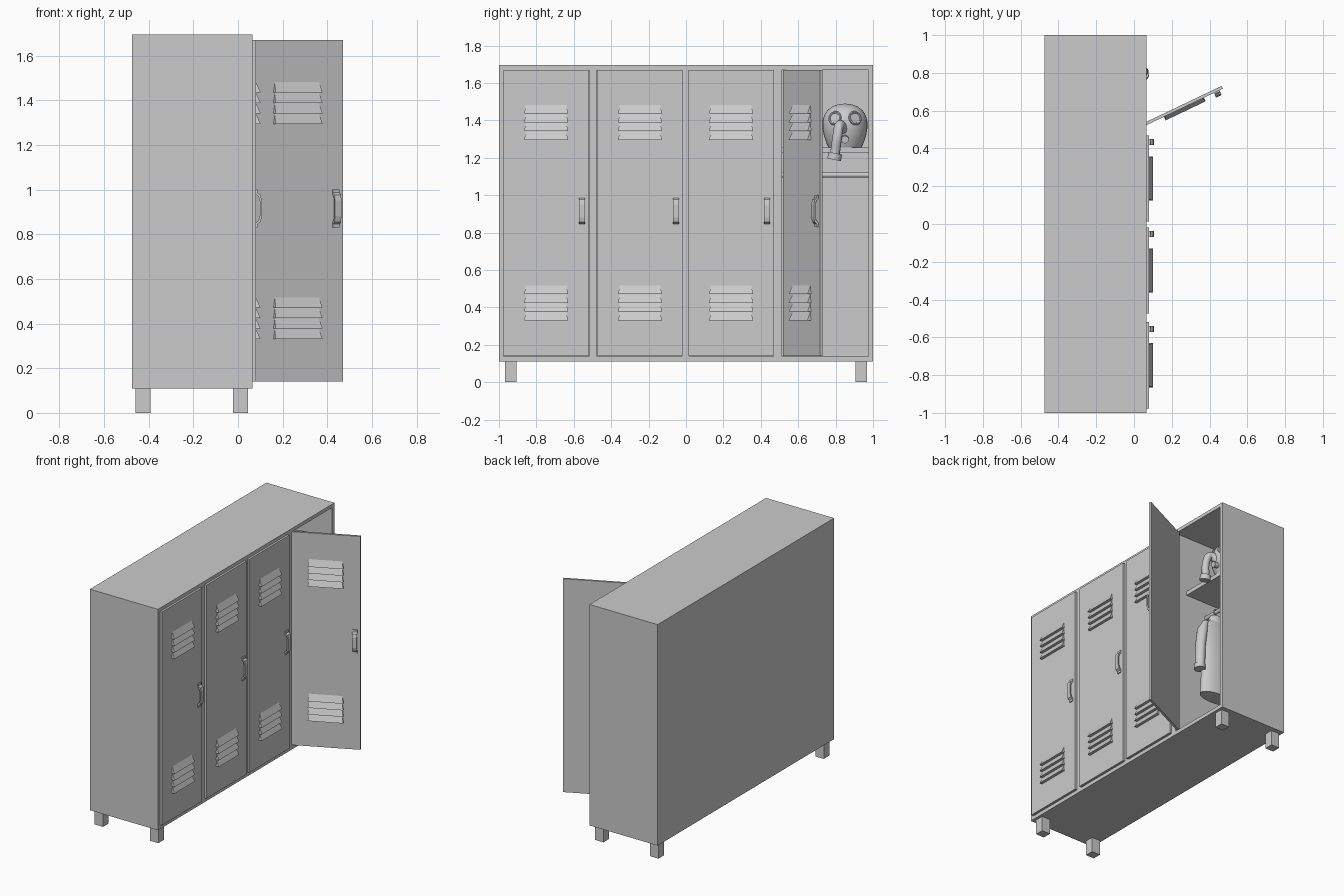
import bpy, bmesh
from math import radians, cos, sin, pi, sqrt
from mathutils import Matrix, Vector

if "Cube" in bpy.data.objects:
    bpy.data.objects.remove(bpy.data.objects["Cube"])


def make(name, verts, faces, mat=None, smooth=False):
    me = bpy.data.meshes.new(name)
    me.from_pydata(verts, [], faces)
    bm = bmesh.new()
    bm.from_mesh(me)
    bmesh.ops.recalc_face_normals(bm, faces=bm.faces)
    bm.to_mesh(me)
    bm.free()
    ob = bpy.data.objects.new(name, me)
    bpy.context.collection.objects.link(ob)
    if mat:
        ob.matrix_world = mat
    if smooth:
        bpy.ops.object.select_all(action='DESELECT')
        ob.select_set(True)
        bpy.context.view_layer.objects.active = ob
        bpy.ops.object.shade_smooth_by_angle(angle=radians(40))
    return ob


def box(name, x, y, z, mat=None):
    v = [(a, b, c) for a in x for b in y for c in z]
    f = [(0, 1, 3, 2), (4, 6, 7, 5), (0, 4, 5, 1), (2, 3, 7, 6), (0, 2, 6, 4), (1, 5, 7, 3)]
    return make(name, v, f, mat)


def loft(name, rings, smooth=True):
    n = len(rings[0])
    v = [p for r in rings for p in r]
    f = [(k * n + i, k * n + (i + 1) % n, (k + 1) * n + (i + 1) % n, (k + 1) * n + i)
         for k in range(len(rings) - 1) for i in range(n)]
    f += [tuple(range(n)), tuple(range(len(v) - n, len(v)))]
    return make(name, v, f, smooth=smooth)


def ellipse(cx, cy, z, rx, ry, n=24):
    return [(cx + rx * cos(2 * pi * i / n), cy + ry * sin(2 * pi * i / n), z) for i in range(n)]


def tube(name, pts, r, kind='BEZIER'):
    cu = bpy.data.curves.new(name, 'CURVE')
    cu.dimensions = '3D'
    cu.bevel_depth = r
    cu.bevel_resolution = 4
    cu.use_fill_caps = True
    if kind == 'BEZIER':
        s = cu.splines.new('BEZIER')
        s.bezier_points.add(len(pts) - 1)
        for b, p in zip(s.bezier_points, pts):
            b.co = p
            b.handle_left_type = b.handle_right_type = 'AUTO'
        s.resolution_u = 8
    else:
        s = cu.splines.new('POLY')
        s.points.add(len(pts) - 1)
        for b, p in zip(s.points, pts):
            b.co = (*p, 1)
    ob = bpy.data.objects.new(name, cu)
    bpy.context.collection.objects.link(ob)
    return ob


# Cabinet shell, dividers and legs
X, Z = (-0.475, 0.065), (0.11, 1.695)
box("back_panel", (-0.475, -0.455), (-1, 1), Z)
box("top_panel", X, (-1, 1), (1.67, 1.695))
box("bottom_panel", X, (-1, 1), (0.11, 0.137))
for s in (-1, 1):
    box("side_panel", X, sorted((s * 0.975, s)), Z)
    for x in (-0.46, -0.022):
        box("leg", (x, x + 0.067), sorted((s * 0.905, s * 0.968)), (0, 0.115))
for y in (-0.497, -0.003, 0.491):
    box("divider", (-0.46, 0.065), (y - 0.022, y + 0.022), (0.12, 1.68))


# Door with louvres and handle: hinge along local z, width along +y, outside is +x
def door(mat):
    w, t = 0.456, 0.008
    box("door", (-t, t), (0, w), (0.14, 1.67), mat)
    v, f = [], []
    for base in (0.33, 1.295):
        for k in range(4):
            z, c, h, b = base + k * 0.047, w / 2, 0.117, len(v)
            v += [(t, c - h + 0.008, z + 0.046), (t, c + h - 0.008, z + 0.046), (t, c - h, z),
                  (t, c + h, z), (t + 0.021, c - h, z), (t + 0.021, c + h, z)]
            f += [tuple(b + i for i in q) for q in
                  ((0, 1, 5, 4), (2, 4, 5, 3), (0, 4, 2), (1, 3, 5), (0, 2, 3, 1))]
    make("door_louvres", v, f, mat)
    outer = [(0, .085), (.007, .085), (.008, .07), (.021, .06), (.027, .035)]
    inner = [(.018, .032), (.012, .052), (0, .064)]
    prof = outer + [(x, -z) for x, z in reversed(outer)]
    prof += [(x, -z) for x, z in reversed(inner)] + inner
    n = len(prof)
    v = [(t + x, w - 0.036 + y, 0.916 + z) for y in (-0.016, 0.016) for x, z in prof]
    f = [(i, (i + 1) % n, n + (i + 1) % n, n + i) for i in range(n)]
    make("door_handle", v, f + [tuple(range(n)), tuple(range(n, 2 * n))], mat)


for y in (-0.976, -0.474, 0.013):
    door(Matrix.Translation((0.072, y, 0)))
door(Matrix.Translation((0.055, 0.527, 0)) @ Matrix.Rotation(radians(-64.5), 4, 'Z'))

# Open compartment: shelf and hanging rail
box("shelf", (-0.46, -0.03), (0.505, 0.98), (1.225, 1.255))
tube("hanging_rail", [(-0.2, 0.505, 1.108), (-0.2, 0.98, 1.108)], 0.014, 'POLY')

# Hanging coat, shoulders along x
cx, cy = -0.2, 0.62
loft("coat_body", [ellipse(cx, cy, z, a, b) for z, a, b in (
    (0.44, .135, .062), (0.7, .118, .056), (0.9, .13, .055), (0.97, .125, .048),
    (1.01, .09, .04), (1.03, .05, .032))])
loft("coat_collar", [ellipse(cx, cy, z, a, b) for z, a, b in (
    (1.005, .068, .042), (1.02, .07, .044), (1.065, .048, .032))])
for s in (-1, 1):
    loft("coat_sleeve", [ellipse(cx + s * o, cy, z, a, b, 16) for o, z, a, b in (
        (.145, .62, .034, .036), (.142, .66, .033, .036), (.138, .8, .034, .038),
        (.12, .93, .036, .038), (.095, 1.0, .02, .024))])
    loft("coat_cuff", [ellipse(cx + s * .145, cy, z, .038, .04, 16) for z in (.615, .65)])
tube("hanger_hook", [(-0.2, cy, 1.03), (-0.2, cy, 1.07), (-0.18, cy, 1.108),
                     (-0.2, cy, 1.128), (-0.22, cy, 1.108)], 0.004)

# Breathing mask on the shelf
mx, my = -0.12, 0.85
loft("mask_head", [ellipse(mx, my, z, a, a, 32) for z, a in (
    (1.255, .088), (1.28, .1), (1.32, .113), (1.36, .12), (1.4, .119), (1.43, .11),
    (1.455, .093), (1.475, .066), (1.486, .035), (1.489, .008))])


def disc_part(name, pos, normal, r, depth, ring=False):
    rot = Vector(normal).to_track_quat('Z', 'Y')
    if ring:
        bpy.ops.mesh.primitive_torus_add(major_radius=r, minor_radius=depth,
                                         major_segments=28, minor_segments=8)
    else:
        bpy.ops.mesh.primitive_cylinder_add(vertices=28, radius=r, depth=depth)
    ob = bpy.context.object
    ob.name = name
    ob.matrix_world = Matrix.Translation(pos) @ rot.to_matrix().to_4x4()
    bpy.ops.object.shade_smooth_by_angle(angle=radians(40))


for s in (-1, 1):
    n = (0.8, s * 0.45, 0.22)
    p = (mx + 0.099, my + s * 0.054, 1.412)
    disc_part("eye_ring", p, n, 0.032, 0.007, True)
    disc_part("eye_lens", p, n, 0.032, 0.006)
disc_part("mask_valve", (0.0, my, 1.3), (1, 0, -0.15), 0.02, 0.04)

# Hose and filter canister
end = (0.043, 0.797, 1.225)
tube("mask_hose", [(-0.02, 0.84, 1.35), (0.02, 0.822, 1.375), (0.046, 0.812, 1.33), end], 0.026)
axis = (0, 0.2, 1)
disc_part("filter_canister", (0.043, 0.795, 1.207), axis, 0.037, 0.036)
